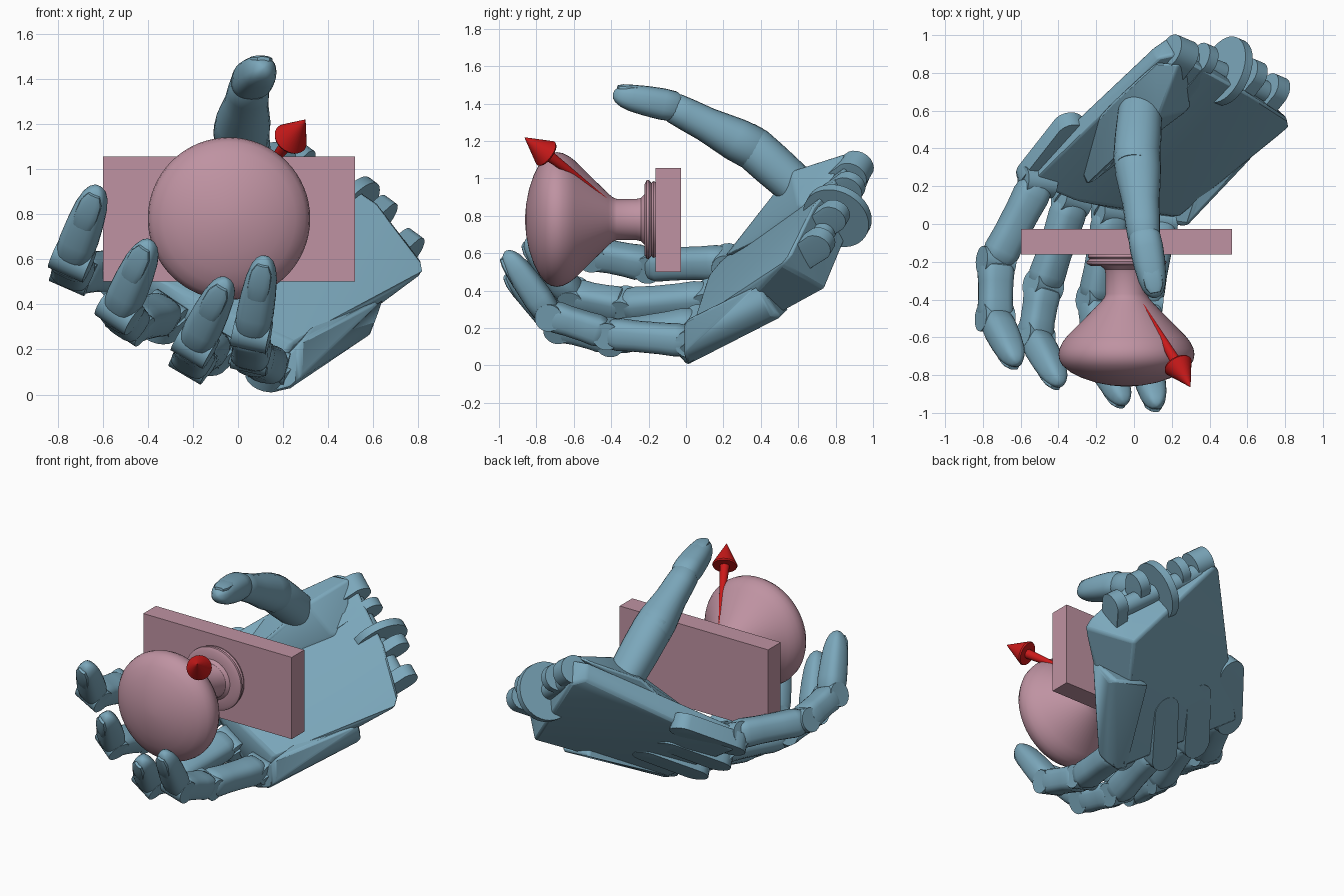
import bpy, bmesh
from math import sin, cos, pi, copysign
from mathutils import Vector as V

if "Cube" in bpy.data.objects:
    bpy.data.objects.remove(bpy.data.objects["Cube"])


def material(name, rgb):
    m = bpy.data.materials.new(name)
    m.diffuse_color = (*rgb, 1)
    m.use_nodes = True
    m.node_tree.nodes["Principled BSDF"].inputs["Base Color"].default_value = m.diffuse_color
    return m


BLUE = material("blue", (0.20, 0.39, 0.50))
PINK = material("pink", (0.52, 0.29, 0.36))
RED = material("red", (0.60, 0.01, 0.01))


def finish(name, bm, mat):
    bmesh.ops.recalc_face_normals(bm, faces=bm.faces)
    me = bpy.data.meshes.new(name)
    bm.to_mesh(me)
    bm.free()
    me.materials.append(mat)
    ob = bpy.data.objects.new(name, me)
    bpy.context.collection.objects.link(ob)
    return ob


def loft(name, p0, p1, rings, mat, outer=(0, 0, 1), e=2.0, n=24, flat=1.0):
    """Rings of (distance along p0-p1, radius); superellipse section."""
    p0, w = V(p0), (V(p1) - V(p0)).normalized()
    d = V(outer)
    d = (d - w * d.dot(w)).normalized()
    s = w.cross(d)
    bm = bmesh.new()
    loops = []
    for t, r in rings:
        loop = []
        for i in range(n):
            c, q = cos(2 * pi * i / n), sin(2 * pi * i / n)
            c, q = copysign(abs(c) ** (2 / e), c), copysign(abs(q) ** (2 / e), q)
            loop.append(bm.verts.new(p0 + w * t + s * c * r + d * q * r * flat))
        loops.append(loop)
    for a, b in zip(loops, loops[1:]):
        for i in range(n):
            bm.faces.new((a[i], a[i - 1], b[i - 1], b[i]))
    bm.faces.new(loops[0])
    bm.faces.new(loops[-1])
    return finish(name, bm, mat)


def hull(name, pts, bevel=0.015):
    bm = bmesh.new()
    for p in pts:
        bm.verts.new(p)
    r = bmesh.ops.convex_hull(bm, input=bm.verts)
    junk = {g for g in r["geom_interior"] + r["geom_unused"] if isinstance(g, bmesh.types.BMVert)}
    bmesh.ops.delete(bm, geom=list(junk), context='VERTS')
    ob = finish(name, bm, BLUE)
    if bevel:
        b = ob.modifiers.new("soft_edges", 'BEVEL')
        b.width, b.segments = bevel, 2
    return ob


def circle_pts(c, axis, r, width, n=20):
    """Points of a short cylinder, used as hull input."""
    axis = V(axis).normalized()
    a = axis.orthogonal().normalized()
    b = axis.cross(a)
    return [V(c) + (a * cos(2 * pi * i / n) + b * sin(2 * pi * i / n)) * r + axis * k * width / 2
            for i in range(n) for k in (-1, 1)]


def bone(name, p0, p1, r0, r1, outer, prof, e=2.7, flat=0.95):
    L = (V(p1) - V(p0)).length
    return loft(name, p0, p1, [(t * L, k * (r0 + (r1 - r0) * t)) for t, k in prof],
                BLUE, outer, e, 24, flat)


MID = [(0, .72), (.06, .93), (.16, 1), (.35, .96), (.65, .96), (.86, 1.02), (.95, .95), (1, .75)]
TIP = [(0, .8), (.07, .98), (.25, 1.05), (.5, 1.03), (.72, .95), (.85, .8), (.93, .6), (.98, .35), (1, .08)]


def nail(name, p, tip, outer, r):
    """Thin plate lying on the outer side near the tip."""
    p, tip = V(p), V(tip)
    w = (tip - p).normalized()
    d = (V(outer) - w * V(outer).dot(w)).normalized()
    L = (tip - p).length
    loft(name, p + w * L * .5 + d * r * .72, p + w * L + d * r * .48,
         [(0, r * .42), (.02, r * .6), (L * .2, r * .66), (L * .36, r * .6), (L * .45, r * .35)],
         BLUE, d, 2.6, 16, .42)


def finger(name, base, pip, dip, tip, r):
    base, pip, dip, tip = map(V, (base, pip, dip, tip))
    outer = dip - (pip + tip) / 2
    side = (tip - dip).cross(outer).normalized()
    bone(name + "_proximal", base, pip, r, r * .95, outer, MID)
    bone(name + "_middle", pip.lerp(dip, .04), dip, r * .95, r * .9, outer, MID, 3.2)
    bone(name + "_tip", dip.lerp(tip, .02), tip, r * .88, r * .74, outer, TIP)
    nail(name + "_nail", dip, tip, outer, r * .84)
    # hinge pins
    for i, p in enumerate((base, pip, dip)):
        hull(f"{name}_hinge_{i}", circle_pts(p, side, r * .8, r * 1.75), 0)


# Fingers
FINGERS = {
    "finger_1": ((-.51, .22, .55), (-.73, -.20, .54), (-.735, -.50, .60), (-.62, -.74, .92), .096),
    "finger_2": ((-.33, .12, .36), (-.48, -.33, .32), (-.525, -.60, .37), (-.39, -.85, .68), .094),
    "finger_3": ((-.12, .06, .22), (-.20, -.40, .15), (-.19, -.68, .22), (-.05, -.95, .51), .094),
    "finger_4": ((.14, .02, .13), (.06, -.42, .17), (.06, -.73, .27), (.12, -.965, .61), .092),
}
for nm, (b, p, d, t, r) in FINGERS.items():
    finger(nm, b, p, d, t, r)

# Thumb
UP = (0, .35, 1)
bone("thumb_base", (.04, .70, .86), (.01, .30, 1.215), .115, .125, UP,
     [(0, .9), (.3, 1), (.6, 1.02), (.85, 1), (1, .85)], 2.2)
bone("thumb_middle", (.01, .42, 1.13), (.055, -.10, 1.395), .13, .085, UP,
     [(0, .7), (.12, 1), (.3, 1.04), (.6, .95), (.8, .98), (.93, .98), (1, .7)], 2.2)
bone("thumb_tip", (.05, -.04, 1.38), (.115, -.39, 1.45), .088, .075, UP, TIP, 2.5)
nail("thumb_nail", (.05, -.04, 1.38), (.115, -.39, 1.45), UP, .08)

# Palm slab: back corners, then inner corners
hull("palm", [(-.57, .30, .49), (.12, .03, .02), (.62, .74, .41), (.18, .985, 1.0), (.10, .93, 1.03),
              (-.54, .22, .60), (-.30, .12, .48), (.24, .04, .23), (.82, .51, .54), (.81, .56, .60),
              (.62, .68, .85), (.22, .90, 1.12), (.13, .88, 1.12)])
hull("thumb_mount", [(.0, .46, .78), (-.10, .50, .86), (-.12, .64, .98), (.13, .56, 1.04), (.28, .60, .86),
                     (.24, .85, 1.13), (.12, .86, 1.12), (-.34, .40, .62), (-.25, .20, .58), (.35, .68, .8)])

# Outer hand edge block, ending in the fourth finger's socket
hull("edge_block", [(.08, .02, .03), (.14, .005, .002), (.22, .005, .02), (.275, -.01, .07), (.28, -.01, .24),
                    (.57, .51, .26), (.59, .46, .27), (.65, .38, .43), (.42, .42, .42), (.35, .55, .30)])

# Knuckle lobes along the back of the hand
BACK = V((-.22, .66, -.72)).normalized()
ALONG = V((.52, .68, .45))
for nm, (b, p, d, t, r) in FINGERS.items():
    c = V(b) + BACK * (.05 if nm != "finger_4" else .025)
    hull(nm + "_knuckle", circle_pts(c, BACK, .095, .1) + circle_pts(c + ALONG * .35, BACK, .09, .1), 0)

# Wrist disc and prongs
ACROSS = V((-.75, .32, .55))
hull("wrist_disc", circle_pts((.49, .81, .80), ACROSS, .185, .05, 40), 0)
for i, (c, r, w) in enumerate([((.24, .90, 1.04), .09, .12), ((.37, .87, .95), .085, .06),
                               ((.63, .79, .80), .08, .07), ((.745, .71, .65), .08, .08)]):
    c = V(c)
    hull(f"wrist_prong_{i}", circle_pts(c, ACROSS, r, w) + circle_pts(c - ALONG * .3, ACROSS, r * .9, w), 0)
hull("wrist_axle", circle_pts((.48, .79, .80), ACROSS, .06, .62), 0)

# Mounting plate
bm = bmesh.new()
bmesh.ops.create_cube(bm, size=1)
bmesh.ops.scale(bm, vec=(1.115, .135, .555), verts=bm.verts)
bmesh.ops.translate(bm, vec=(-.04, -.095, .778), verts=bm.verts)
finish("plate", bm, PINK)

# Turned knob
loft("knob", (-.04, -.155, .78), (-.04, -1, .78),
     [(0, .185), (.006, .2), (.02, .205), (.03, .195), (.034, .2), (.044, .212), (.056, .21), (.066, .19),
      (.068, .135), (.085, .116), (.11, .11), (.215, .11), (.235, .118), (.26, .138), (.44, .315), (.47, .338),
      (.505, .355), (.535, .36), (.565, .355), (.595, .338), (.63, .295), (.66, .235), (.685, .16),
      (.70, .08), (.705, .02)], PINK, n=64)

# Direction arrow: tapered shaft and cone head
start, tip = V((.035, -.405, .875)), V((.298, -.862, 1.218))
L = (tip - start).length
loft("arrow", start, tip, [(0, .004), (L * .74, .03), (L * .741, .074), (L * .755, .078), (L * .98, .008), (L, .001)],
     RED, n=32)

# Smooth shading with sharp edges kept
for ob in bpy.context.collection.objects:
    ob.select_set(True)
    bpy.context.view_layer.objects.active = ob
bpy.ops.object.shade_smooth_by_angle(angle=0.6)
